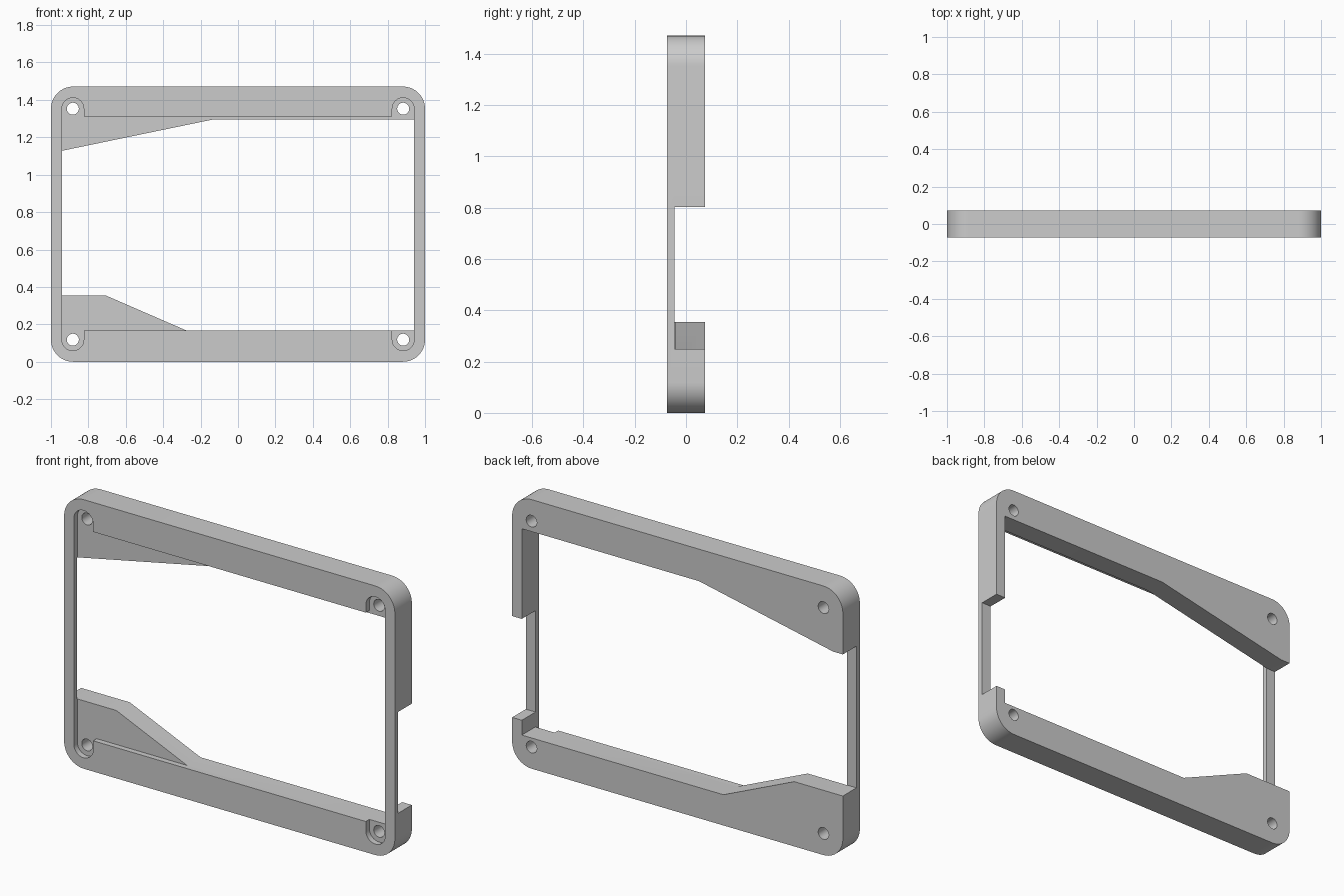
import bpy, bmesh
from math import radians, sin, cos

cube = bpy.data.objects.get("Cube")
if cube:
    bpy.data.objects.remove(cube, do_unlink=True)

HEIGHT = 1.471
DEPTH = 0.0735            # half thickness
STEP = -0.044             # back of the thin front rim
HOLE_X, HOLE_Z = 0.883, 0.118
EAR_R = 0.0585
RIM_X = HOLE_X + EAR_R    # inner side of the rim


def arc(cx, cz, r, start, end, steps=16):
    return [(cx + r * cos(radians(start + (end - start) * i / steps)),
             cz + r * sin(radians(start + (end - start) * i / steps)))
            for i in range(steps + 1)]


def prism(name, outline, y0, y1):
    """Extrude an x-z outline from y0 to y1."""
    bm = bmesh.new()
    face = bm.faces.new([bm.verts.new((x, y0, z)) for x, z in outline])
    ext = bmesh.ops.extrude_face_region(bm, geom=[face])
    moved = [v for v in ext["geom"] if isinstance(v, bmesh.types.BMVert)]
    bmesh.ops.translate(bm, verts=moved, vec=(0, y1 - y0, 0))
    bmesh.ops.recalc_face_normals(bm, faces=bm.faces)
    mesh = bpy.data.meshes.new(name)
    bm.to_mesh(mesh)
    bm.free()
    obj = bpy.data.objects.new(name, mesh)
    bpy.context.collection.objects.link(obj)
    return obj


def cut(target, cutter):
    """Subtract the cutter, keep the result and delete the cutter."""
    cutter.hide_render = True
    mod = target.modifiers.new("cut", "BOOLEAN")
    mod.operation = "DIFFERENCE"
    mod.solver = "EXACT"
    mod.object = cutter
    graph = bpy.context.evaluated_depsgraph_get()
    result = bpy.data.meshes.new_from_object(target.evaluated_get(graph))
    target.modifiers.clear()
    target.data = result
    bpy.data.objects.remove(cutter, do_unlink=True)


# Rounded outer slab
R = 0.118
X, TOP = 1 - R, HEIGHT - R
slab = (arc(X, TOP, R, 0, 90) + arc(-X, TOP, R, 90, 180)
        + arc(-X, R, R, 180, 270) + arc(X, R, R, 270, 360))
frame = prism("bezel_frame", slab, -DEPTH, DEPTH)

# Front opening with rounded ears around the screw holes
ear_top = arc(HOLE_X, HEIGHT - HOLE_Z, EAR_R, 0, 180) + [(HOLE_X - EAR_R, 1.31)]
ear_low = [(HOLE_X - EAR_R, 0.168)] + arc(HOLE_X, HOLE_Z, EAR_R, 180, 360)
right = ear_low + ear_top
left = [(-x, z) for x, z in reversed(right)]
cut(frame, prism("front_opening_cutter", right + left, -1, STEP + 0.001))

# Back opening with sloped supports and a notch through each side,
# overlapping the front opening slightly so that the two join
back = [(-1.1, 1.128), (-RIM_X, 1.128), (-0.13, 1.296), (RIM_X, 1.296),
        (RIM_X, 0.803), (1.1, 0.803), (1.1, 0.249), (RIM_X, 0.249),
        (RIM_X, 0.168), (-0.278, 0.168), (-0.706, 0.354), (-1.1, 0.354)]
cut(frame, prism("back_opening_cutter", back, STEP, 1))

# Screw holes
for x in (-HOLE_X, HOLE_X):
    for z in (HOLE_Z, HEIGHT - HOLE_Z):
        cut(frame, prism("hole_cutter", arc(x, z, 0.032, 0, 352.5, 47), -1, 1))

# Grey plastic
grey = bpy.data.materials.new("grey_plastic")
grey.use_nodes = True
colour = (0.6, 0.6, 0.6, 1)
grey.diffuse_color = colour
grey.node_tree.nodes["Principled BSDF"].inputs["Base Color"].default_value = colour
frame.data.materials.clear()
frame.data.materials.append(grey)
for poly in frame.data.polygons:
    poly.material_index = 0

# Smooth arcs with sharp edges
bpy.ops.object.select_all(action="DESELECT")
frame.select_set(True)
bpy.context.view_layer.objects.active = frame
bpy.ops.object.shade_smooth_by_angle(angle=radians(30))
